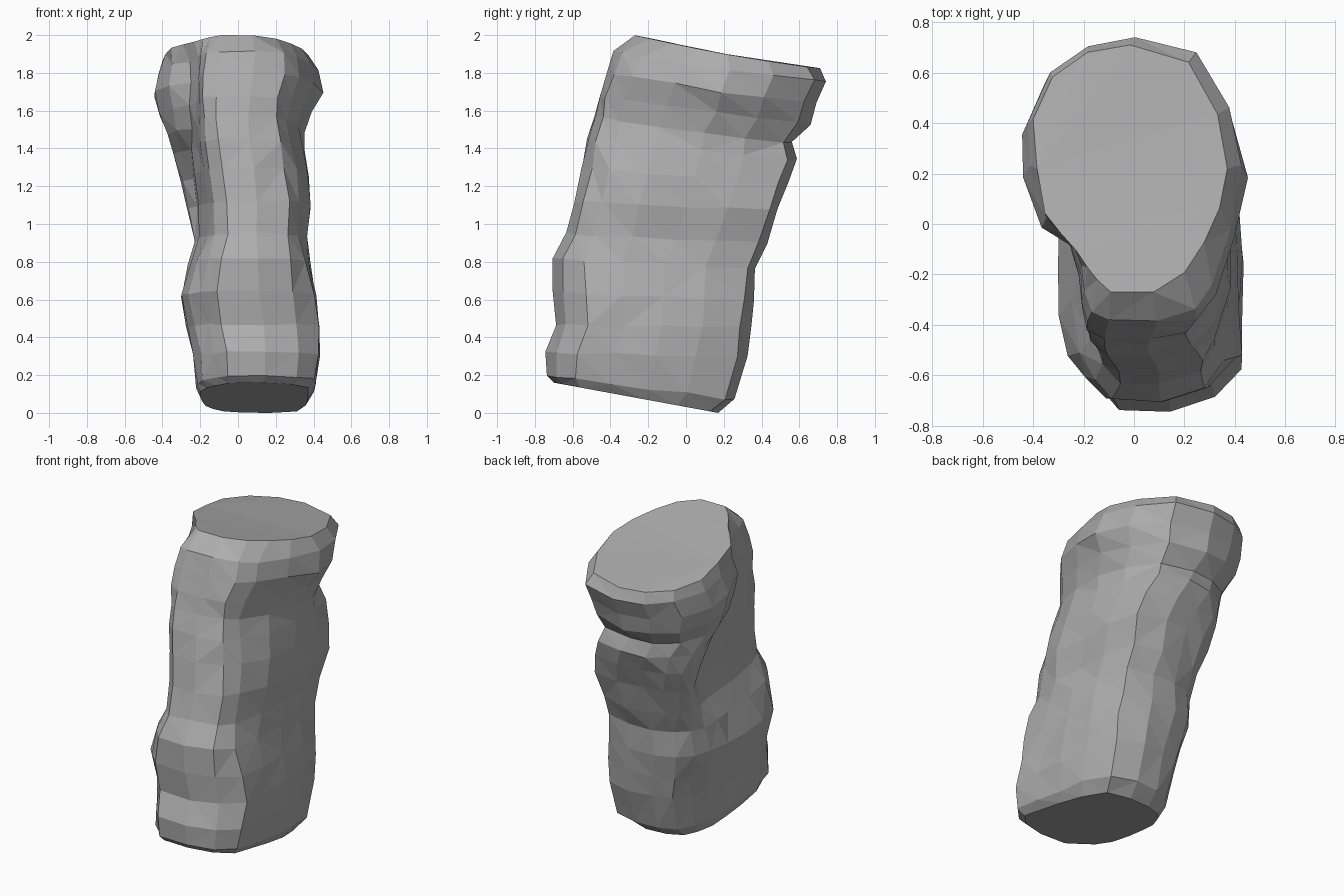
import bpy
import bmesh
import random

default = bpy.data.objects.get("Cube")
if default:
    bpy.data.objects.remove(default, do_unlink=True)

random.seed(4)

stone = bpy.data.materials.new("grey stone")
stone.use_nodes = True
GREY = (0.42, 0.42, 0.42, 1)
stone.diffuse_color = GREY
stone.node_tree.nodes["Principled BSDF"].inputs["Base Color"].default_value = GREY

# Unit outlines as (across, front to back), all starting at the front left edge
FOOT = [(.16, .09), (.27, .01), (.58, 0), (.84, .05), (1, .16), (1, .35),
        (1, .55), (.98, .75), (.9, .95), (.65, 1), (.4, .99), (.22, .95),
        (.12, .87), (.05, .77), (.02, .63), (0, .48), (0, .3), (.06, .17)]
WAIST = [(.22, .07), (.33, 0), (.58, 0), (.83, .05), (.92, .14), (1, .32),
         (1, .55), (1, .75), (.94, .96), (.65, 1), (.42, .99), (.2, .97),
         (.08, .93), (.02, .88), (.03, .82), (.1, .74), (.1, .5), (.18, .2)]
HEAD = [(.3, .03), (.38, 0), (.6, 0), (.78, .03), (.86, .12), (.95, .32),
        (1, .55), (.94, .75), (.78, .94), (.5, 1), (.28, .97), (.11, .88),
        (.01, .7), (.01, .55), (.1, .36), (.22, .3), (.27, .2), (.27, .1)]
CROWN = [(.33, .05), (.4, 0), (.62, 0), (.78, .08), (.88, .2), (.96, .34),
         (1, .5), (.95, .72), (.8, .93), (.5, 1), (.28, .97), (.1, .87),
         (0, .7), (.02, .5), (.06, .32), (.14, .24), (.22, .17), (.28, .1)]
OUTLINES = [FOOT, WAIST, HEAD, CROWN]

# Rings: front height, back height, front y, back y, low x, high x, outline mix
RINGS = [
    (.16, 0, -.7, .17, -.2, .37, 0),
    (.2, .07, -.74, .25, -.22, .41, 0),
    (.32, .3, -.745, .32, -.24, .43, 0),
    (.47, .45, -.69, .34, -.27, .425, 0),
    (.64, .6, -.7, .36, -.31, .41, .1),
    (.82, .76, -.7, .37, -.28, .38, .4),
    (.95, .9, -.64, .43, -.25, .36, .7),
    (1.12, 1.08, -.59, .48, -.28, .38, 1),
    (1.3, 1.22, -.55, .54, -.32, .37, 1.15),
    (1.45, 1.34, -.52, .585, -.35, .355, 1.45),
    (1.57, 1.43, -.48, .565, -.38, .35, 1.7),
    (1.68, 1.53, -.46, .66, -.42, .39, 1.9),
    (1.8, 1.64, -.42, .69, -.45, .445, 2),
    (1.91, 1.76, -.38, .745, -.43, .43, 2.1),
    (2, 1.825, -.27, .71, -.4, .37, 3),
]


def make_ring(bm, ring, rough):
    zf, zb, yf, yb, xl, xr, mix = ring
    step = min(int(mix), len(OUTLINES) - 2)
    share = mix - step
    verts = []
    for (su, sv), (hu, hv) in zip(OUTLINES[step], OUTLINES[step + 1]):
        u = su + (hu - su) * share
        v = sv + (hv - sv) * share
        droop = .005 * mix * (2 * u - 1) ** 2
        chip = [random.uniform(-rough, rough) for _ in range(3)]
        verts.append(bm.verts.new((xl + (xr - xl) * u + chip[0],
                                   yf + (yb - yf) * v + chip[1],
                                   zf + (zb - zf) * v - droop + chip[2])))
    return verts


# Rock pillar: skin the rings, cap the ends and split into chipped facets
bm = bmesh.new()
last = len(RINGS) - 1
loops = [make_ring(bm, r, 0 if i in (0, last) else .007)
         for i, r in enumerate(RINGS)]
count = len(FOOT)
for low, high in zip(loops, loops[1:]):
    for i in range(count):
        j = (i + 1) % count
        quad = [low[i], low[j], high[j], high[i]]
        bm.faces.new(quad)
bm.faces.new(loops[0][::-1])
bm.faces.new(loops[-1])
bmesh.ops.triangulate(bm, faces=bm.faces[:], quad_method='SHORT_EDGE')
bmesh.ops.recalc_face_normals(bm, faces=bm.faces[:])

mesh = bpy.data.meshes.new("rock_pillar")
bm.to_mesh(mesh)
bm.free()
mesh.materials.append(stone)
rock = bpy.data.objects.new("rock_pillar", mesh)
bpy.context.collection.objects.link(rock)
